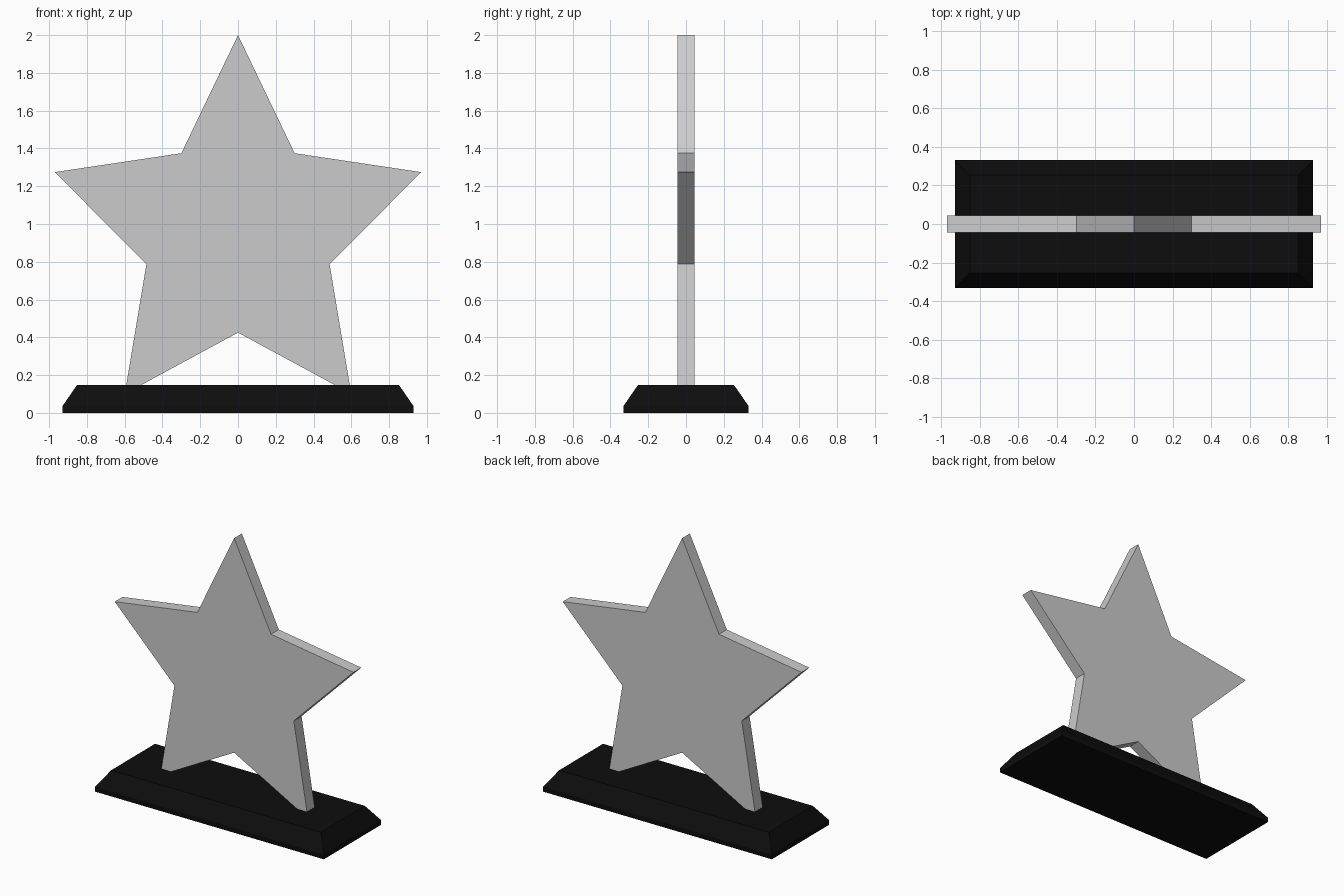
import bpy, bmesh, math

if "Cube" in bpy.data.objects:
    bpy.data.objects.remove(bpy.data.objects["Cube"])


def loft(name, rings):
    """Flat-faced solid through matching rings of points, capped at both ends."""
    bm = bmesh.new()
    loops = [[bm.verts.new(p) for p in ring] for ring in rings]
    n = len(loops[0])
    for a, b in zip(loops, loops[1:]):
        for i in range(n):
            j = (i + 1) % n
            bm.faces.new((a[i], a[j], b[j], b[i]))
    bm.faces.new(loops[0][::-1])
    bm.faces.new(loops[-1])
    bmesh.ops.recalc_face_normals(bm, faces=bm.faces)
    mesh = bpy.data.meshes.new(name)
    bm.to_mesh(mesh)
    bm.free()
    obj = bpy.data.objects.new(name, mesh)
    bpy.context.collection.objects.link(obj)
    return obj


def star_ring(y):
    """Five-pointed outline, slightly taller than wide."""
    ring = []
    for i in range(10):
        a = math.pi * i / 5
        k = 0.5 if i % 2 else 1.0
        ring.append((1.02 * k * math.sin(a), y, 0.95 + 1.05 * k * math.cos(a)))
    return ring


def rect_ring(hx, hy, z):
    return [(-hx, -hy, z), (hx, -hy, z), (hx, hy, z), (-hx, hy, z)]


# Upright star plate, its two feet sunk into the base
loft("star_plate", [star_ring(-0.045), star_ring(0.045)])

# Black base with a short upright edge and sloped sides
base = loft("base", [rect_ring(0.93, 0.332, 0.0),
                     rect_ring(0.93, 0.332, 0.035),
                     rect_ring(0.852, 0.254, 0.148)])
black = bpy.data.materials.new("black")
black.diffuse_color = (0.004, 0.004, 0.004, 1)
black.use_nodes = True
black.node_tree.nodes["Principled BSDF"].inputs["Base Color"].default_value = black.diffuse_color
base.data.materials.append(black)
